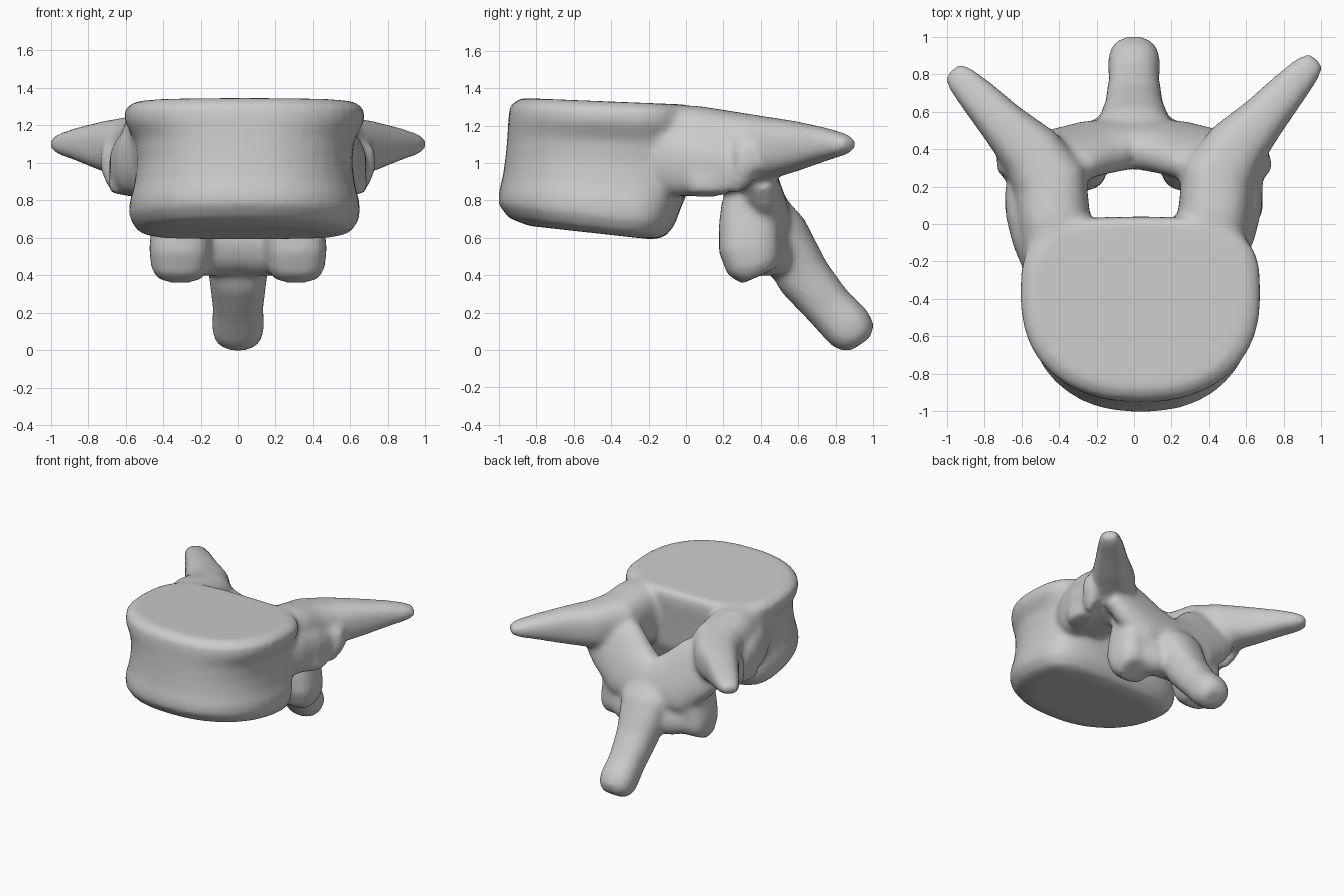
import bpy, bmesh, math
from mathutils import Vector

bm = bmesh.new()
N = 40


def superellipse(t, n):
    c, s = math.cos(t), math.sin(t)
    return (math.copysign(abs(c) ** (2 / n), c), math.copysign(abs(s) ** (2 / n), s))


def skin(rings):
    """Join vertex rings into a closed solid."""
    rings = [[bm.verts.new(p) for p in r] for r in rings]
    for a, b in zip(rings, rings[1:]):
        for i in range(N):
            j = (i + 1) % N
            bm.faces.new((a[i], a[j], b[j], b[i]))
    bm.faces.new(rings[0][::-1])
    bm.faces.new(rings[-1])


def tube(path, ref=(0, 0, 1), side=1, n=2.3, shear=0.0):
    """Path rows: x, y, z, half width, half height. side=-1 mirrors in x."""
    pts = [Vector(p[:3]) for p in path]
    rings = []
    for i, (p, row) in enumerate(zip(pts, path)):
        t = (pts[min(i + 1, len(pts) - 1)] - pts[max(i - 1, 0)]).normalized()
        u = t.cross(Vector(ref)).normalized()
        v = u.cross(t)
        ring = []
        for k in range(N):
            a, b = superellipse(2 * math.pi * k / N, n)
            q = p + u * a * row[3] + v * b * row[4]
            q.x *= side
            q.y += shear * q.x
            ring.append(q)
        rings.append(ring)
    skin(rings)


# Vertebral body: z, tilt, half width, front y, back y
levels = [
    (0.615, -0.11, 0.48, -0.84, -0.18), (0.64, -0.12, 0.57, -0.95, -0.11),
    (0.71, -0.12, 0.615, -1.005, -0.06), (0.79, -0.10, 0.615, -1.00, -0.03),
    (0.88, -0.08, 0.59, -0.98, 0.01), (1.00, -0.06, 0.575, -0.965, 0.02),
    (1.12, -0.05, 0.585, -0.955, 0.03), (1.22, -0.04, 0.64, -0.95, 0.04),
    (1.29, -0.04, 0.64, -0.94, 0.04), (1.328, -0.04, 0.58, -0.88, 0.02),
]
rings = []
for z, tilt, w, y0, y1 in levels:
    ring = []
    for k in range(N):
        t = 2 * math.pi * k / N
        a, b = superellipse(t, 3.2 if math.sin(t) > 0 else 2.3)
        y = -0.38 + b * ((y1 + 0.38) if b > 0 else (-0.38 - y0))
        ring.append((0.035 + a * w, y, z + tilt * (y + 0.4)))
    rings.append(ring)
skin(rings)

for s in (1, -1):
    # Pedicle flowing into the transverse process
    tube([(0.36, -0.35, 1.08, 0.19, 0.23), (0.40, -0.15, 1.075, 0.19, 0.235),
          (0.43, 0.05, 1.065, 0.195, 0.24), (0.45, 0.25, 1.065, 0.20, 0.21),
          (0.55, 0.40, 1.08, 0.165, 0.17),
          (0.70, 0.555, 1.09, 0.125, 0.135), (0.84, 0.71, 1.10, 0.10, 0.09),
          (0.93, 0.805, 1.10, 0.08, 0.06), (0.975, 0.85, 1.10, 0.05, 0.035)],
         side=s, shear=0.03, n=2.6)
    # Inferior articular process
    tube([(0.29, 0.37, 0.90, 0.13, 0.11), (0.29, 0.34, 0.78, 0.15, 0.15),
          (0.30, 0.34, 0.66, 0.16, 0.165), (0.31, 0.34, 0.54, 0.165, 0.165),
          (0.31, 0.365, 0.45, 0.155, 0.15), (0.31, 0.39, 0.395, 0.12, 0.10)],
         ref=(0, 1, 0), side=s, n=2.8)
    # Rib facet swelling on the side of the pedicle, with a small ear
    tube([(0.46, -0.28, 1.04, 0.10, 0.17), (0.53, -0.06, 1.01, 0.12, 0.19),
          (0.57, 0.08, 0.99, 0.115, 0.17), (0.59, 0.20, 0.98, 0.10, 0.14),
          (0.60, 0.30, 0.99, 0.07, 0.09)], side=s, shear=0.03)
    tube([(0.64, 0.28, 1.10, 0.04, 0.03), (0.67, 0.31, 1.06, 0.06, 0.06),
          (0.68, 0.325, 0.99, 0.06, 0.07), (0.66, 0.29, 0.91, 0.05, 0.06),
          (0.65, 0.24, 0.86, 0.03, 0.04)], ref=(0, 1, 0), side=s)
    # Lower corner of the rib facet
    tube([(0.57, 0.10, 0.98, 0.10, 0.14), (0.61, 0.12, 0.88, 0.085, 0.12),
          (0.62, 0.12, 0.83, 0.07, 0.10)], ref=(0, 1, 0), side=s)

# Upper lamina arch behind the canal
tube([(-0.48, 0.36, 1.02, 0.09, 0.20), (-0.36, 0.37, 0.94, 0.11, 0.24),
      (-0.20, 0.41, 0.80, 0.12, 0.24), (0, 0.43, 0.75, 0.12, 0.20),
      (0.20, 0.41, 0.80, 0.12, 0.24), (0.36, 0.37, 0.94, 0.11, 0.24),
      (0.48, 0.36, 1.02, 0.09, 0.20)], ref=(0, -0.35, 1))

# Lower lamina plate bridging the articular processes
tube([(-0.38, 0.38, 0.60, 0.09, 0.15), (-0.19, 0.43, 0.56, 0.12, 0.17),
      (0, 0.47, 0.58, 0.16, 0.17),
      (0.19, 0.43, 0.56, 0.12, 0.17), (0.38, 0.38, 0.60, 0.09, 0.15)],
     ref=(0, -0.35, 1))

# Spinous process
tube([(0, 0.39, 0.82, 0.16, 0.10), (0, 0.50, 0.63, 0.20, 0.15),
      (0, 0.63, 0.39, 0.155, 0.145), (0, 0.765, 0.23, 0.135, 0.13),
      (0, 0.87, 0.12, 0.14, 0.135), (0, 0.915, 0.07, 0.125, 0.115),
      (0, 0.94, 0.035, 0.08, 0.065)])

bmesh.ops.recalc_face_normals(bm, faces=bm.faces)
mesh = bpy.data.meshes.new("vertebra")
bm.to_mesh(mesh)
bm.free()
obj = bpy.data.objects.new("vertebra", mesh)
bpy.context.collection.objects.link(obj)

# Fuse the parts into one skin and soften the joins
fuse = obj.modifiers.new("fuse", 'REMESH')
fuse.mode = 'VOXEL'
fuse.voxel_size = 0.02
fuse.use_smooth_shade = True
soft = obj.modifiers.new("soften", 'SMOOTH')
soft.factor = 0.5
soft.iterations = 12
